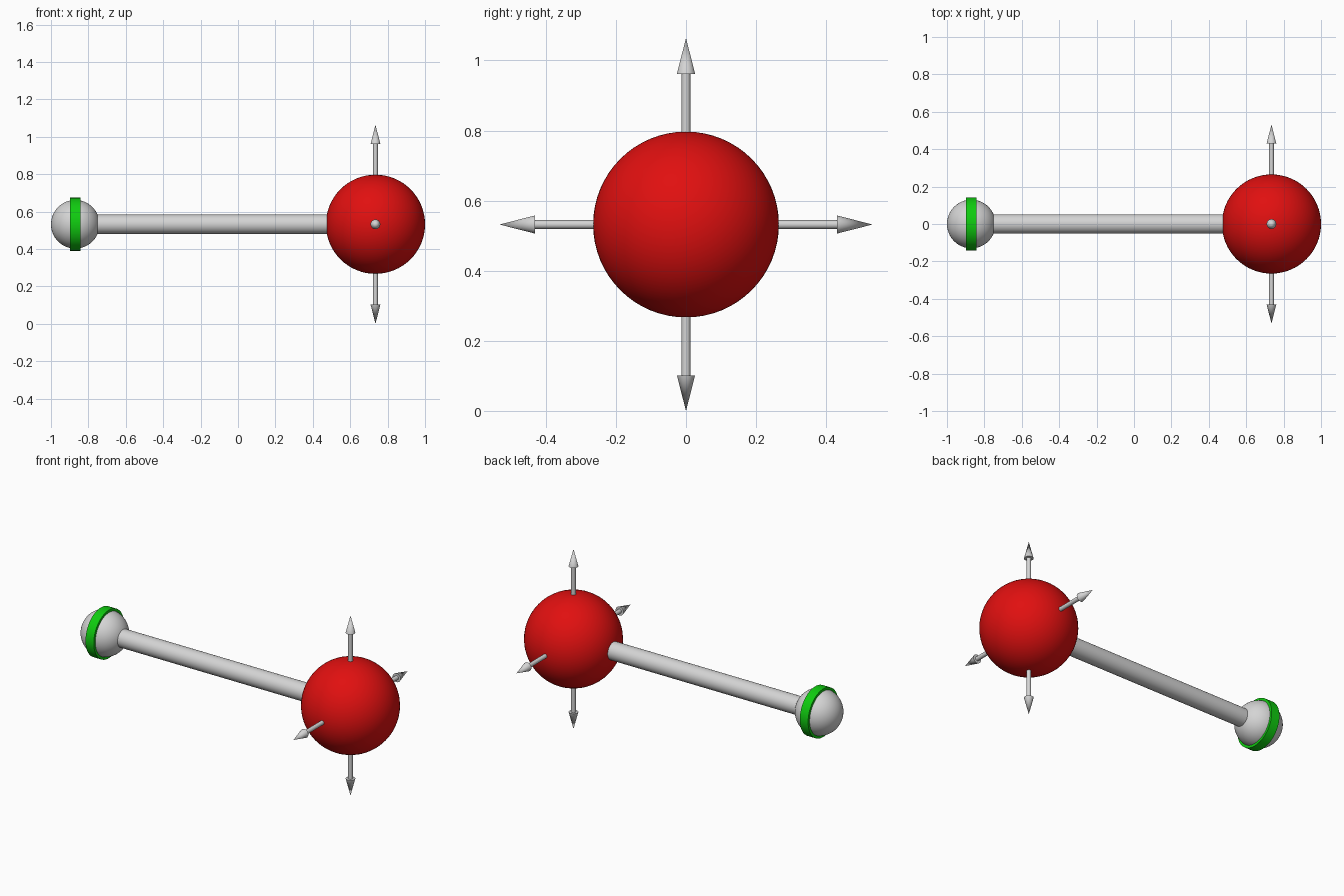
import bpy
from math import pi
from mathutils import Vector

cube = bpy.data.objects.get("Cube")
if cube:
    bpy.data.objects.remove(cube, do_unlink=True)


def material(name, rgb):
    m = bpy.data.materials.new(name)
    m.use_nodes = True
    m.diffuse_color = (*rgb, 1)
    m.node_tree.nodes["Principled BSDF"].inputs["Base Color"].default_value = (*rgb, 1)
    return m


red = material("red", (0.75, 0.005, 0.005))
green = material("green", (0.005, 0.6, 0.005))
grey = material("light grey", (0.66, 0.66, 0.66))

HEIGHT = 0.532
BIG = Vector((0.735, 0, HEIGHT))
SMALL = Vector((-0.87, 0, HEIGHT))
X_AXIS = Vector((1, 0, 0))


def finish(name, mat):
    obj = bpy.context.object
    obj.name = name
    obj.data.materials.append(mat)
    bpy.ops.object.shade_smooth_by_angle(angle=pi / 5)
    return obj


def ball(name, centre, radius, mat):
    bpy.ops.mesh.primitive_uv_sphere_add(segments=64, ring_count=32, radius=radius, location=centre)
    return finish(name, mat)


def cone(name, start, end, r1, r2, mat, sides=48):
    axis = end - start
    bpy.ops.mesh.primitive_cone_add(
        vertices=sides, radius1=r1, radius2=r2, depth=axis.length,
        location=(start + end) / 2, rotation=axis.to_track_quat("Z", "Y").to_euler())
    return finish(name, mat)


# Balls joined by a rod
ball("large_ball", BIG, 0.265, red)
ball("small_ball", SMALL, 0.13, grey)
cone("rod", SMALL, BIG, 0.052, 0.052, grey)

# Band around the small ball
cone("band", SMALL - X_AXIS * 0.027, SMALL + X_AXIS * 0.027, 0.142, 0.142, green, 64)

# Four arrows pointing out of the large ball
arrows = {"top": (0, 0, 1), "bottom": (0, 0, -1), "front": (0, -1, 0), "back": (0, 1, 0)}
for side, direction in arrows.items():
    d = Vector(direction)
    cone(side + "_arrow_shaft", BIG + d * 0.2, BIG + d * 0.44, 0.0125, 0.0125, grey, 24)
    cone(side + "_arrow_head", BIG + d * 0.43, BIG + d * 0.532, 0.026, 0, grey, 24)
